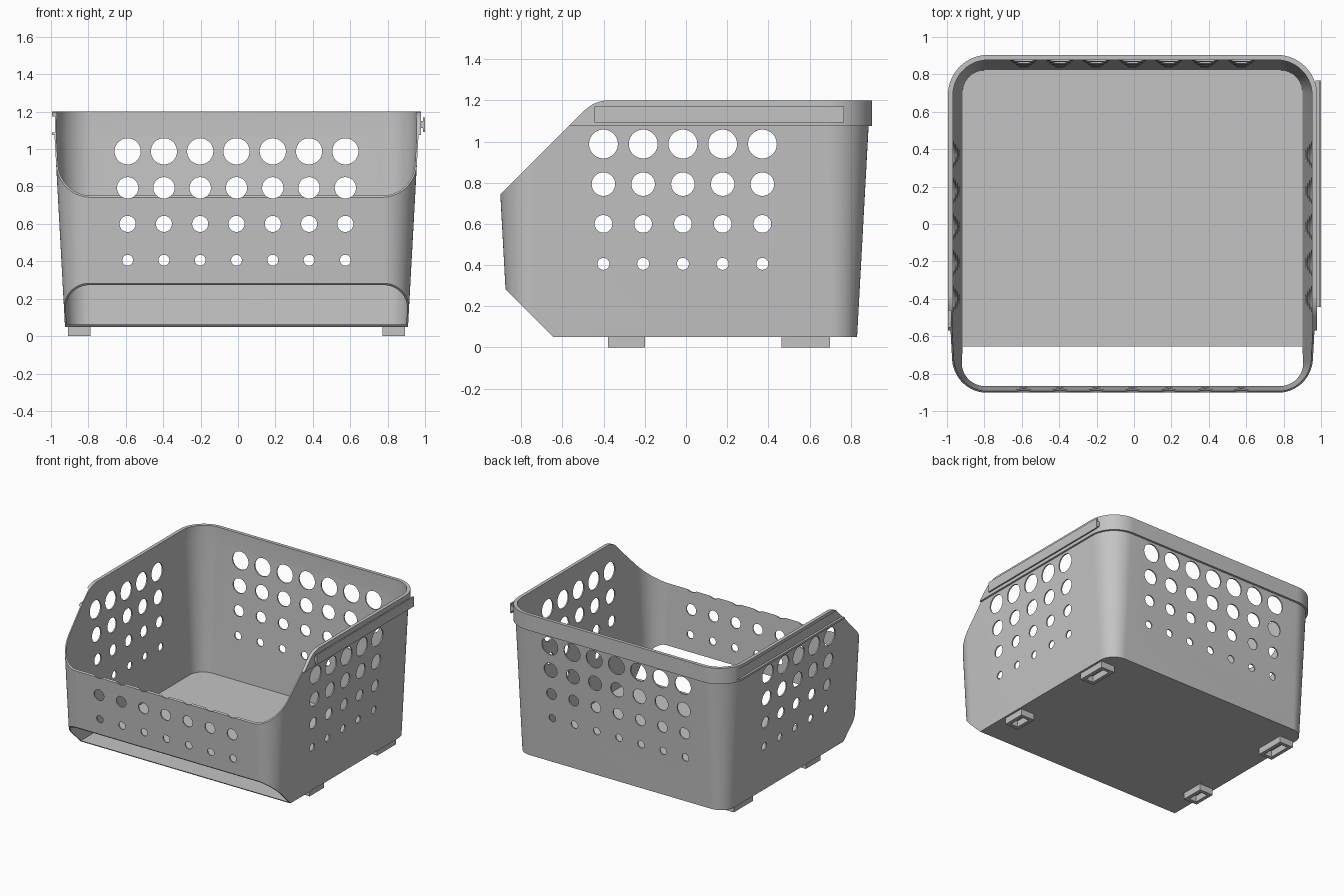
import bpy, bmesh, math
from mathutils import Matrix, Vector

cube = bpy.data.objects.get("Cube")
if cube:
    bpy.data.objects.remove(cube, do_unlink=True)

CX, CY = -0.008, -0.0165          # centre of the basket body
FLOOR, BAND, TOP = 0.05, 1.075, 1.2

grey = bpy.data.materials.new("light grey plastic")
grey.use_nodes = True
COLOUR = (0.55, 0.55, 0.55, 1)
grey.diffuse_color = COLOUR
grey.node_tree.nodes["Principled BSDF"].inputs["Base Color"].default_value = COLOUR


def finish(name, bm):
    bmesh.ops.recalc_face_normals(bm, faces=bm.faces)
    mesh = bpy.data.meshes.new(name)
    bm.to_mesh(mesh)
    bm.free()
    mesh.materials.append(grey)
    obj = bpy.data.objects.new(name, mesh)
    bpy.context.collection.objects.link(obj)
    return obj


def rounded_rect(cx, cy, hx, hy, r, z, n):
    """Counter-clockwise rounded rectangle, n segments per corner."""
    pts = []
    for q, (sx, sy) in enumerate([(1, 1), (-1, 1), (-1, -1), (1, -1)]):
        for k in range(n + 1):
            a = math.pi / 2 * (q + (k / n if n else 0))
            pts.append(Vector((cx + sx * (hx - r) + r * math.cos(a),
                               cy + sy * (hy - r) + r * math.sin(a), z)))
    return pts


def loft(name, loops, cyclic=False):
    """Skin a stack of loops; cap the ends or join last to first."""
    bm = bmesh.new()
    rings = [[bm.verts.new(p) for p in loop] for loop in loops]
    pairs = list(zip(rings, rings[1:]))
    if cyclic:
        pairs.append((rings[-1], rings[0]))
    else:
        bm.faces.new(rings[0])
        bm.faces.new(rings[-1])
    for a, b in pairs:
        for i in range(len(a)):
            j = (i + 1) % len(a)
            bm.faces.new((a[i], a[j], b[j], b[i]))
    return finish(name, bm)


def box(name, lo, hi):
    c, h = [(a + b) / 2 for a, b in zip(lo, hi)], [(b - a) / 2 for a, b in zip(lo, hi)]
    return loft(name, [rounded_rect(c[0], c[1], h[0], h[1], 0, z, 0) for z in (lo[2], hi[2])])


def side_prism(name, profile):
    """Extrude a (y, z) profile right across the basket."""
    return loft(name, [[Vector((x, y, z)) for y, z in profile] for x in (-1.5, 1.5)])


def hole_grid(name, centres, axis):
    """Rows of through-cylinders that shrink towards the floor."""
    bm = bmesh.new()
    turn = Matrix.Rotation(math.pi / 2, 4, axis)
    for z, r in [(0.988, 0.07), (0.793, 0.057), (0.6, 0.043), (0.406, 0.029)]:
        for c in centres:
            spot = (c, 0, z) if axis == 'X' else (0, c, z)
            bmesh.ops.create_cone(bm, cap_ends=True, segments=40, radius1=r, radius2=r,
                                  depth=3, matrix=Matrix.Translation(spot) @ turn)
    return finish(name, bm)


def cut(target, cutter):
    cutter.hide_render = True
    mod = target.modifiers.new("cut", 'BOOLEAN')
    mod.operation, mod.solver, mod.object = 'DIFFERENCE', 'EXACT', cutter
    bpy.context.view_layer.objects.active = target
    bpy.ops.object.modifier_apply(modifier=mod.name)
    bpy.data.objects.remove(cutter, do_unlink=True)


# Tapered thin-walled tub with a thicker band round the top
def section(z, inset=0.0, flare=0.0):
    t = (z - FLOOR) / (BAND - FLOOR)
    grow = 0.056 * t + flare - inset
    r = 0.125 + 0.075 * t + flare - inset
    return rounded_rect(CX, CY, 0.917 + grow, 0.8475 + grow, r, z, 20)


def band(z, inset=0.0):
    return rounded_rect(CX, CY, 0.987 - inset, 0.9205 - inset, 0.215 - inset, z, 20)


WALL = 0.0095
basket = loft("basket", [
    section(FLOOR), section(BAND), band(BAND), band(TOP),
    band(TOP, 0.027), section(BAND, WALL), section(FLOOR + 0.012, WALL)])

# Sloping front opening with a rounded shoulder
R = 0.17
shoulder_y = -0.444 + R * math.tan(math.pi / 8)
arc = [(shoulder_y - R * math.sin(a), TOP - R + R * math.cos(a))
       for a in [math.pi / 4 * k / 10 for k in range(11)]]
cut(basket, side_prism("front_opening_cutter",
                       [(shoulder_y, 1.5)] + arc + [(-1.3, 0.344), (-1.3, 1.5)]))

# Bevelled gap under the front wall
cut(basket, side_prism("lower_gap_cutter", [(-0.447, -0.147), (-1.2, 0.606), (-1.2, -0.147)]))

# Ventilation holes through front and back, then through both sides
cut(basket, hole_grid("back_holes_cutter", [CX + 0.194 * (i - 3) for i in range(7)], 'X'))
cut(basket, hole_grid("side_holes_cutter", [-0.015 + 0.193 * (i - 2) for i in range(5)], 'Y'))

# Joining groove in one side, open at the front
cut(basket, box("groove_cutter", (-1.1, -0.9, 1.09), (-0.978, 0.77, 1.175)))

# Joining rail on the other side: narrow stem and wider lip
box("rail_stem", (0.97, -0.444, 1.112), (0.991, 0.768, 1.15))
box("rail_lip", (0.989, -0.444, 1.092), (1.0, 0.768, 1.17))

# Hollow rectangular feet
for side, label in ((-1, "right"), (1, "left")):
    for end, y, hy in (("front", -0.29, 0.09), ("back", 0.582, 0.118)):
        x, w = CX + side * 0.841, 0.028
        loft(f"{end}_{label}_foot", [
            rounded_rect(x, y, 0.06 - i, hy - i, 0, z, 0)
            for i, z in ((0, 0), (0, FLOOR), (w, FLOOR), (w, 0))], cyclic=True)

# Smooth the curved walls, keep the edges crisp
bpy.ops.object.select_all(action='DESELECT')
basket.select_set(True)
bpy.context.view_layer.objects.active = basket
bpy.ops.object.shade_smooth_by_angle(angle=math.radians(30))
